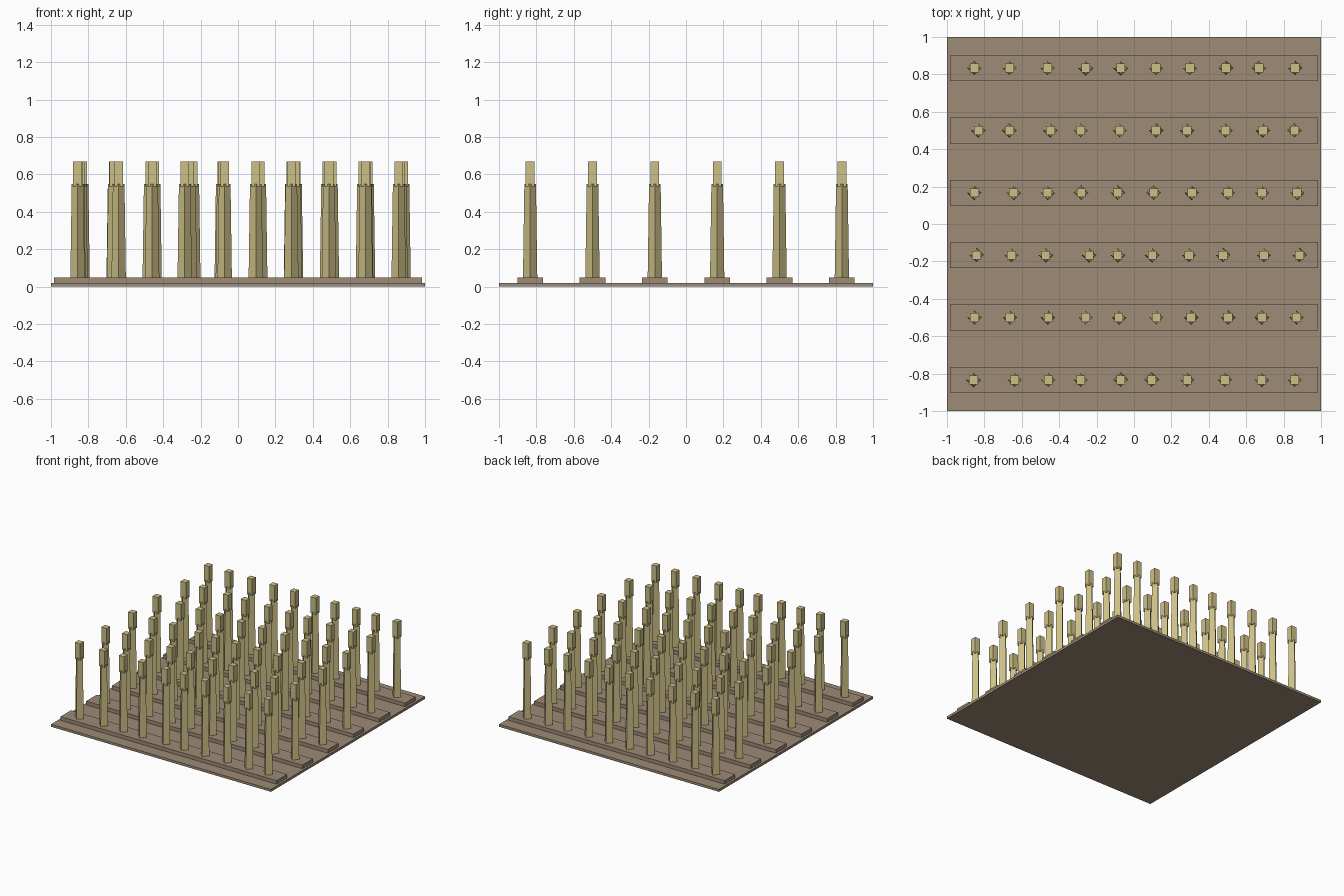
import bpy
import math

if "Cube" in bpy.data.objects:
    bpy.data.objects.remove(bpy.data.objects["Cube"], do_unlink=True)


def make_material(name, rgb):
    mat = bpy.data.materials.new(name)
    mat.use_nodes = True
    color = tuple((c / 255) ** 2.2 for c in rgb) + (1,)
    mat.diffuse_color = color
    mat.node_tree.nodes["Principled BSDF"].inputs["Base Color"].default_value = color
    return mat


soil = make_material("soil brown", (156, 138, 117))
straw = make_material("straw yellow", (204, 191, 133))


def finish(name, mat):
    obj = bpy.context.object
    obj.name = name
    obj.data.materials.append(mat)
    return obj


def box(name, mat, x, y, bottom, top, width, depth):
    bpy.ops.mesh.primitive_cube_add(size=1, location=(x, y, (bottom + top) / 2))
    obj = finish(name, mat)
    obj.scale = (width, depth, top - bottom)
    return obj


def stalk(x, y, bottom, top):
    # Four-sided tapered stem with its corners on the axes
    bpy.ops.mesh.primitive_cone_add(vertices=4, radius1=0.039, radius2=0.031,
                                    depth=top - bottom,
                                    location=(x, y, (bottom + top) / 2))
    return finish("stalk", straw)


# Sideways shift of each plant from even spacing, in thousandths, front row first
shifts = [
    (-3, 27, 16, 0, 24, 0, 0, 11, 17, 4),
    (2, 2, 16, 27, 14, 24, 19, 27, 20, 14),
    (13, 10, 3, 46, 8, 3, 9, 1, 30, 30),
    (2, 21, 13, 3, 8, 11, 25, 27, 20, 17),
    (24, 0, 29, 0, 19, 22, -2, 14, 25, 4),
    (2, 0, 13, 27, 24, 22, 14, 17, 3, 6),
]

# Ground slab
box("ground_slab", soil, 0, 0, 0, 0.02, 2, 2)

# Raised planting rows, each with a line of stalks and ears
for row, row_shifts in enumerate(shifts):
    y = (row - 2.5) / 3
    box("planting_row", soil, 0, y, 0.01, 0.05, 1.965, 0.137)
    for column, shift in enumerate(row_shifts):
        x = (column - 4.5) * 0.19 + shift / 1000
        stalk(x, y, 0.001, 0.55)
        box("ear", straw, x, y, 0.535, 0.67, 0.047, 0.047)
